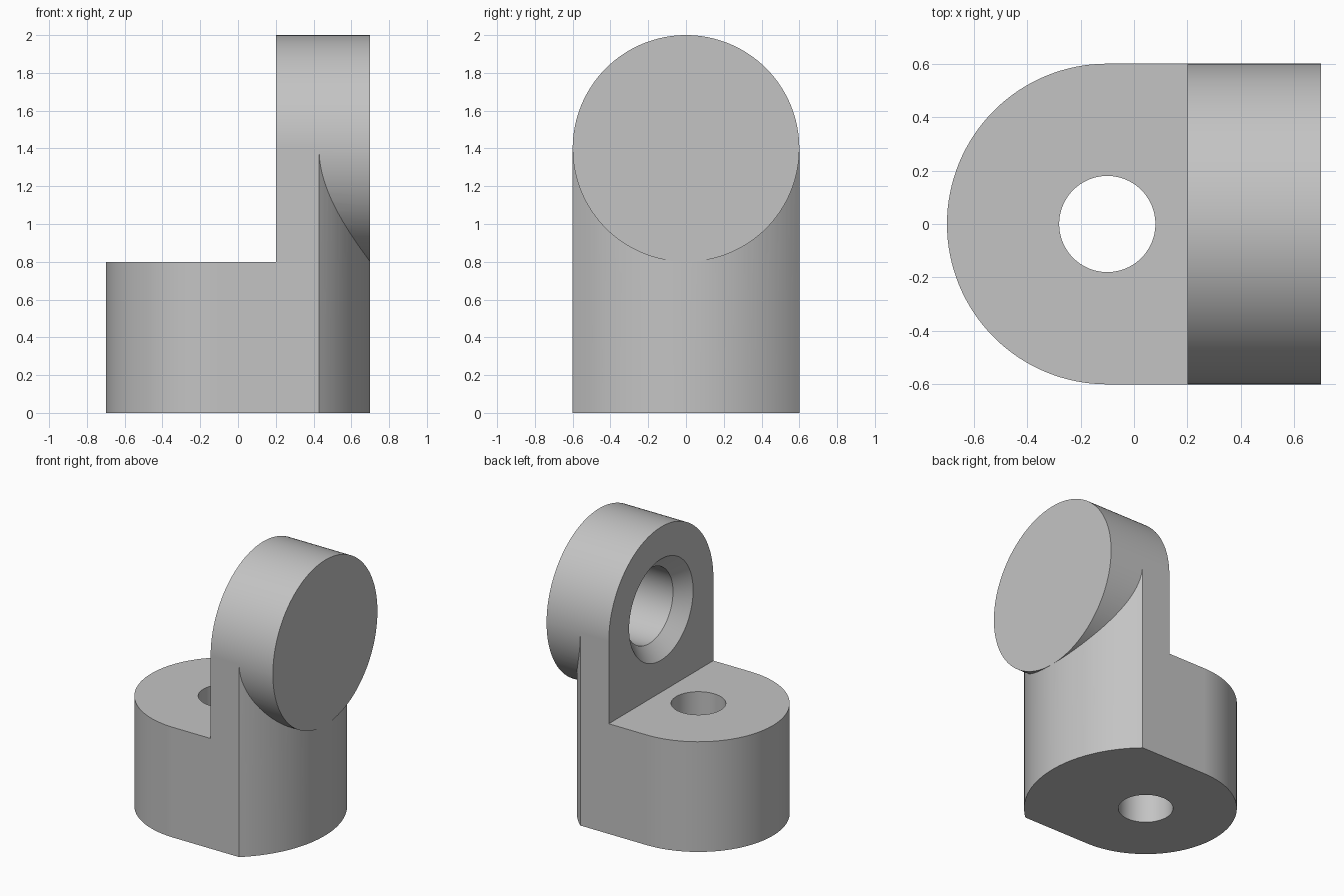
import bpy, bmesh, math
from mathutils import Matrix

if "Cube" in bpy.data.objects:
    bpy.data.objects.remove(bpy.data.objects["Cube"], do_unlink=True)

SEG = 128
HALF = 0.6          # half width, also radius of the eye and rounded end
AXIS_X = -0.1       # x of the vertical bolt hole
EYE_Z = 1.4         # height of the eye

grey = bpy.data.materials.new("plain_grey")
grey.use_nodes = True
color = (0.55, 0.55, 0.55, 1)
grey.diffuse_color = color
grey.node_tree.nodes["Principled BSDF"].inputs["Base Color"].default_value = color


def loft(name, loops):
    """Solid through matching point loops, capped at both ends."""
    bm = bmesh.new()
    rings = [[bm.verts.new(p) for p in loop] for loop in loops]
    n = len(rings[0])
    for a, b in zip(rings, rings[1:]):
        for i in range(n):
            j = (i + 1) % n
            bm.faces.new((a[i], a[j], b[j], b[i]))
    bm.faces.new(rings[0][::-1])
    bm.faces.new(rings[-1])
    bmesh.ops.recalc_face_normals(bm, faces=bm.faces)
    mesh = bpy.data.meshes.new(name)
    bm.to_mesh(mesh)
    bm.free()
    mesh.materials.append(grey)
    ob = bpy.data.objects.new(name, mesh)
    bpy.context.collection.objects.link(ob)
    return ob


def circle(r):
    return [(r * math.cos(2 * math.pi * i / SEG), r * math.sin(2 * math.pi * i / SEG))
            for i in range(SEG)]


def lathe_x(name, stations):
    """Turned solid along x through the eye centre, from (x, radius) stations."""
    return loft(name, [[(x, y, EYE_Z + z) for y, z in circle(r)] for x, r in stations])


def arc(r, start, end, n):
    return [(AXIS_X + r * math.cos(start + (end - start) * i / n),
             r * math.sin(start + (end - start) * i / n)) for i in range(n + 1)]


def combine(target, other, operation):
    mod = target.modifiers.new(operation.lower(), "BOOLEAN")
    mod.object, mod.operation, mod.solver = other, operation, "EXACT"
    bpy.context.view_layer.objects.active = target
    bpy.ops.object.modifier_apply(modifier=mod.name)
    bpy.data.objects.remove(other, do_unlink=True)


# Body: rounded end, straight sides, shallow arc on the far end
bow = math.asin(HALF / 0.8)
plan = arc(HALF, math.pi / 2, 1.5 * math.pi, 64) + arc(0.8, -bow, bow, 40)
body = loft("eye_bracket", [[(x, y, z) for x, y in plan] for z in (0, EYE_Z)])

# Step that leaves the low base and the upright
step = [(-1, -1), (0.2, -1), (0.2, 1), (-1, 1)]
combine(body, loft("step_cutter", [[(x, y, z) for x, y in step] for z in (0.8, 2)]),
        "DIFFERENCE")

# Round eye on the upright
combine(body, lathe_x("eye", [(0.2, HALF), (0.7, HALF)]), "UNION")

# Eye bore with countersink on the inner face
combine(body, lathe_x("bore_cutter", [(0.1, 0.467), (0.295, 0.272), (0.9, 0.272)]),
        "DIFFERENCE")

# Vertical bolt hole
combine(body, loft("bolt_hole_cutter", [[(AXIS_X + x, y, z) for x, y in circle(0.18)]
                                        for z in (-0.1, 0.9)]), "DIFFERENCE")

# Smooth curves, crisp edges
bpy.ops.object.select_all(action="DESELECT")
body.select_set(True)
bpy.context.view_layer.objects.active = body
bpy.ops.object.shade_smooth_by_angle(angle=math.radians(12))
weighted = body.modifiers.new("weighted_normals", "WEIGHTED_NORMAL")
weighted.keep_sharp = True
